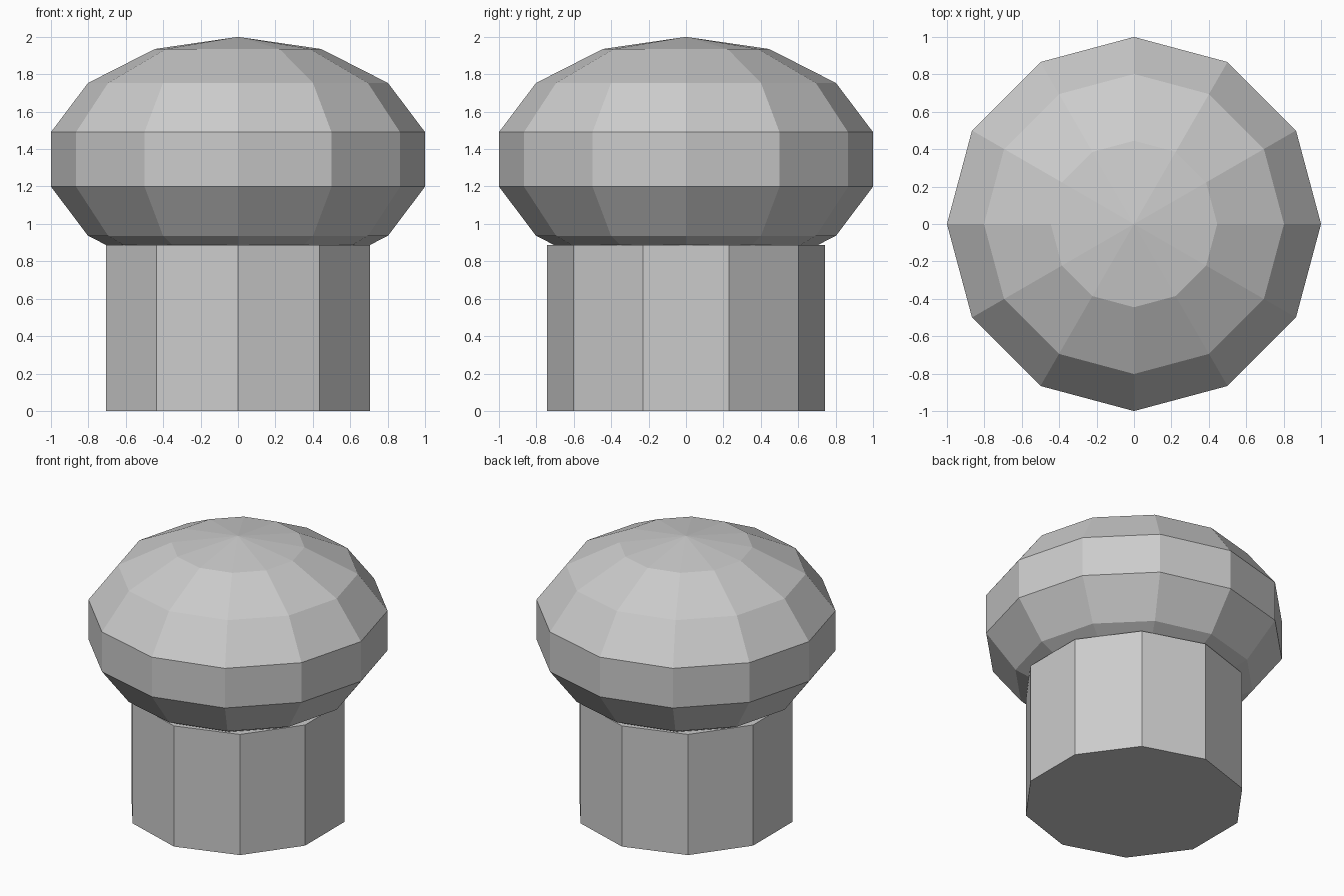
import bpy, bmesh
from math import pi, sin, cos
from mathutils import Matrix

if "Cube" in bpy.data.objects:
    bpy.data.objects.remove(bpy.data.objects["Cube"])


def finish(name, bm):
    bmesh.ops.recalc_face_normals(bm, faces=bm.faces[:])
    mesh = bpy.data.meshes.new(name)
    bm.to_mesh(mesh)
    bm.free()
    obj = bpy.data.objects.new(name, mesh)
    bpy.context.collection.objects.link(obj)
    return obj


# Stem: ten-sided prism with one corner facing the front
STEM_TOP, STEM_R, STEM_SIDES = 0.887, 0.743, 10
bm = bmesh.new()
ring = [bm.verts.new((STEM_R * sin(2 * pi * i / STEM_SIDES),
                      STEM_R * cos(2 * pi * i / STEM_SIDES), 0))
        for i in range(STEM_SIDES)]
base = bm.faces.new(ring)
top = bmesh.ops.extrude_face_region(bm, geom=[base], use_keep_orig=True)
bmesh.ops.translate(bm, vec=(0, 0, STEM_TOP),
                    verts=[v for v in top["geom"] if isinstance(v, bmesh.types.BMVert)])
finish("stem", bm)

# Cap: squashed low-poly sphere, 12 segments and 7 rings
CAP_HALF_HEIGHT = 0.655
bm = bmesh.new()
bmesh.ops.create_uvsphere(bm, u_segments=12, v_segments=7, radius=1)
widest = max(v.co.x for v in bm.verts)
bmesh.ops.transform(bm, verts=bm.verts[:],
                    matrix=Matrix.Translation((0, 0, 2 - CAP_HALF_HEIGHT))
                    @ Matrix.Diagonal((1 / widest, 1 / widest, CAP_HALF_HEIGHT, 1)))
finish("cap", bm)
